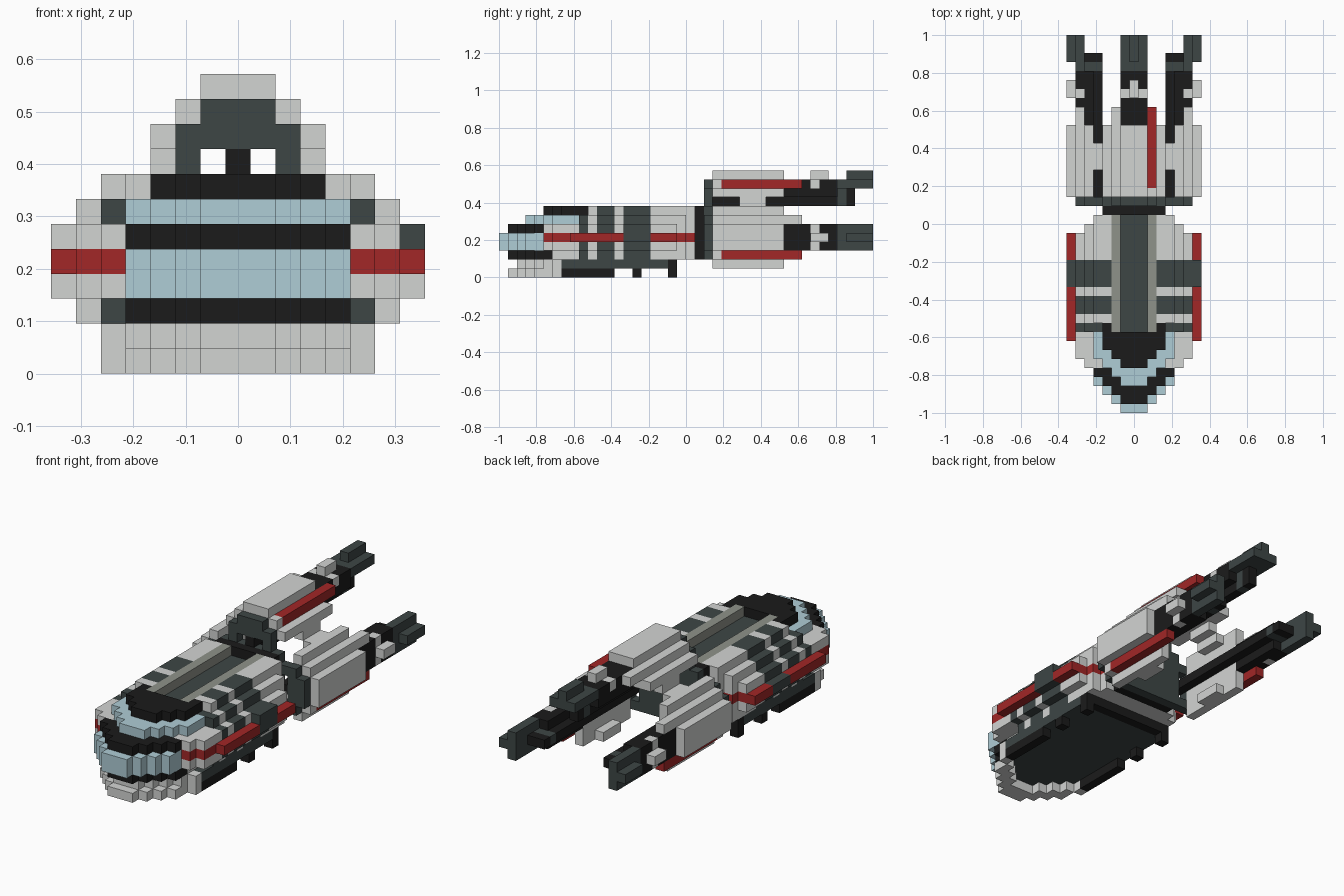
import bpy
import bmesh

U = 2 / 42  # block size
cube = bpy.data.objects.get("Cube")
if cube:
    bpy.data.objects.remove(cube)

COLOURS = {
    "light_grey": (0.65, 0.66, 0.65),
    "dark_grey": (0.047, 0.061, 0.060),
    "black": (0.011, 0.011, 0.011),
    "red": (0.36, 0.020, 0.020),
    "pale_blue": (0.43, 0.61, 0.67),
    "olive_grey": (0.275, 0.29, 0.255),
}
NAMES = list(COLOURS)
LIGHT, DARK, BLACK, RED, BLUE, OLIVE = NAMES
for name, rgb in COLOURS.items():
    mat = bpy.data.materials.new(name)
    mat.use_nodes = True
    mat.diffuse_color = (*rgb, 1)
    mat.node_tree.nodes["Principled BSDF"].inputs["Base Color"].default_value = (*rgb, 1)


class Part:
    """A mesh made of coloured boxes, measured in blocks (y counts from the nose)."""

    def __init__(self, name):
        self.name, self.bm = name, bmesh.new()

    def box(self, colour, x0, x1, y0, y1, z0, z1):
        if y1 <= y0:
            return
        verts = bmesh.ops.create_cube(self.bm, size=1)["verts"]
        for v in verts:
            v.co.x = (x1 if v.co.x > 0 else x0) * U
            v.co.y = (y1 if v.co.y > 0 else y0) * U - 1
            v.co.z = (z1 if v.co.z > 0 else z0) * U
        for f in {f for v in verts for f in v.link_faces}:
            f.material_index = NAMES.index(colour)

    def pair(self, colour, x0, x1, *rest):
        self.box(colour, x0, x1, *rest)
        self.box(colour, -x1, -x0, *rest)

    def finish(self):
        mesh = bpy.data.meshes.new(self.name)
        self.bm.to_mesh(mesh)
        self.bm.free()
        for name in NAMES:
            mesh.materials.append(bpy.data.materials[name])
        bpy.context.collection.objects.link(bpy.data.objects.new(self.name, mesh))


# Hull plan: column edges, where each starts at the nose and ends at the rear
EDGES = [0, 1.5, 2.5, 3.5, 4.5, 5.5, 6.5, 7.5]
NOSE = [0, 1, 2, 3, 5, 6, 8]
REAR = [22, 22, 22, 22, 21, 20, 20]
COLUMNS = list(zip(EDGES, EDGES[1:], NOSE, REAR))
BANDS = [(0, 9, LIGHT), (9, 10, DARK), (10, 11, LIGHT), (11, 13, DARK),
         (13, 14, LIGHT), (14, 17, DARK), (17, 22, LIGHT)]


def strip(part, colour, x0, x1, *rest):
    if x0 == 0:
        part.box(colour, -x1, x1, *rest)
    else:
        part.pair(colour, x0, x1, *rest)


def hull_layer(name, z, half, offset, nose_colour, nose_half, nose_end, side_start):
    part = Part(name)
    for x0, x1, nose, rear in COLUMNS:
        if x1 > half:
            break
        start = max(nose, side_start)
        if x1 <= nose_half:
            start = nose_end + (z == 7 and x1 == 3.5)
            strip(part, nose_colour, x0, x1, nose + offset, start, z, z + 1)
        if z == 7 and x1 == 1.5:
            continue  # recessed roof channel
        for b0, b1, colour in BANDS:
            if z == 4 and b1 != 17:
                colour = RED
            if z == 7 and x1 == 2.5:
                colour = OLIVE
            if z == 6 and x1 == 1.5:
                colour = DARK
            strip(part, colour, x0, x1, max(b0, start), min(b1, rear), z, z + 1)
    part.finish()


hull_layer("lower_hull", 2, 5.5, 1, BLACK, 4.5, 6, 9)
hull_layer("lower_side_hull", 3, 6.5, 0, BLUE, 4.5, 5, 5)
hull_layer("red_belt_hull", 4, 7.5, 0, BLUE, 4.5, 5, 5)
hull_layer("upper_side_hull", 5, 6.5, 1, BLACK, 4.5, 5, 5)
hull_layer("window_hull", 6, 5.5, 3, BLUE, 4.5, 9, 9)
hull_layer("roof", 7, 4.5, 5, BLACK, 3.5, 9, 10)

# Raised block of the wide dark band, on the left side only
block = Part("side_block")
block.box(DARK, 6.5, 7.5, 14, 17, 5, 6)
block.finish()

# Front skirt, dark floor, rails and feet
skirt = Part("front_skirt")
for x0, x1, nose, rear in COLUMNS[:5]:
    rim_end = min(nose + 3, 7)
    strip(skirt, LIGHT, x0, x1, nose + 1, rim_end, 0, 1)
    strip(skirt, LIGHT, x0, x1, min(nose + 2, 6), rim_end, 1, 2)
    strip(skirt, DARK, x0, x1, rim_end, 7, 1, 2)
skirt.finish()
floor = Part("floor")
floor.box(DARK, -5.5, 5.5, 7, 19, 1, 2)
floor.box(BLACK, -5.5, 5.5, 19, 20, 1, 2)
floor.finish()
feet = Part("rails_and_feet")
for y0, y1 in ((7, 13), (15, 16), (19, 20)):
    feet.pair(BLACK, 4.5, 5.5, y0, y1, 0, 1)
feet.finish()

# Neck joining the hull and the pods
neck = Part("neck")
neck.box(BLACK, -3.5, 3.5, 22, 23, 2, 8)
neck.box(DARK, -3.5, 3.5, 23, 24, 2, 8)
neck.finish()


# One engine pod, described by lateral s, outward r and length y
def pod(name, place):
    part = Part(name)

    def add(colour, s0, s1, r0, r1, y0, y1):
        x, z = place((s0, r0), (s1, r1))
        part.box(colour, *sorted(x), y0, y1, *sorted(z))

    def both(colour, s0, s1, *rest):
        add(colour, s0, s1, *rest)
        add(colour, -s1, -s0, *rest)

    # Mounting plate
    both(DARK, 1.5, 2.5, 3.5, 4.5, 23, 24)
    add(DARK, -2.5, 2.5, 4.5, 5.5, 23, 24)
    add(DARK, -1.5, 1.5, 5.5, 6.5, 23, 24)
    # Stepped casing with one red edge
    add(LIGHT, -1.5, 1.5, 6.5, 7.5, 24, 32)
    add(LIGHT, -1.5, 1.5, 5.5, 6.5, 24, 32)
    add(LIGHT, -2.5, -1.5, 5.5, 6.5, 24, 34)
    add(LIGHT, 1.5, 2.5, 5.5, 6.5, 24, 25)
    add(RED, 1.5, 2.5, 5.5, 6.5, 25, 34)
    add(LIGHT, -3.5, 3.5, 4.5, 5.5, 24, 32)
    both(LIGHT, 2.5, 3.5, 3.5, 4.5, 27, 30)
    # Inner spine and barrel
    add(BLACK, -0.5, 0.5, 3.5, 4.5, 23, 38)
    add(DARK, -0.5, 0.5, 3.5, 5.5, 38, 39)
    add(BLACK, -0.5, 0.5, 3.5, 5.5, 39, 40)
    add(BLACK, -1.5, 1.5, 4.5, 6.5, 32, 35)
    add(BLACK, -1.5, 1.5, 4.5, 5.5, 35, 38)
    add(BLACK, -1.5, 1.5, 5.5, 6.5, 36, 38)
    # Light collar and stepped muzzle
    add(LIGHT, -1.5, 1.5, 5.5, 6.5, 35, 36)
    add(LIGHT, -0.5, 0.5, 6.5, 7.5, 35, 37)
    add(DARK, -1.5, 1.5, 5.5, 6.5, 38, 42)
    add(DARK, -0.5, 0.5, 6.5, 7.5, 39, 42)
    part.finish()


AXIS = 4.5  # height of the pods' common axis
pod("top_pod", lambda a, b: ((a[0], b[0]), (AXIS + a[1], AXIS + b[1])))
pod("left_pod", lambda a, b: ((a[1], b[1]), (AXIS - a[0], AXIS - b[0])))
pod("right_pod", lambda a, b: ((-a[1], -b[1]), (AXIS - a[0], AXIS - b[0])))
